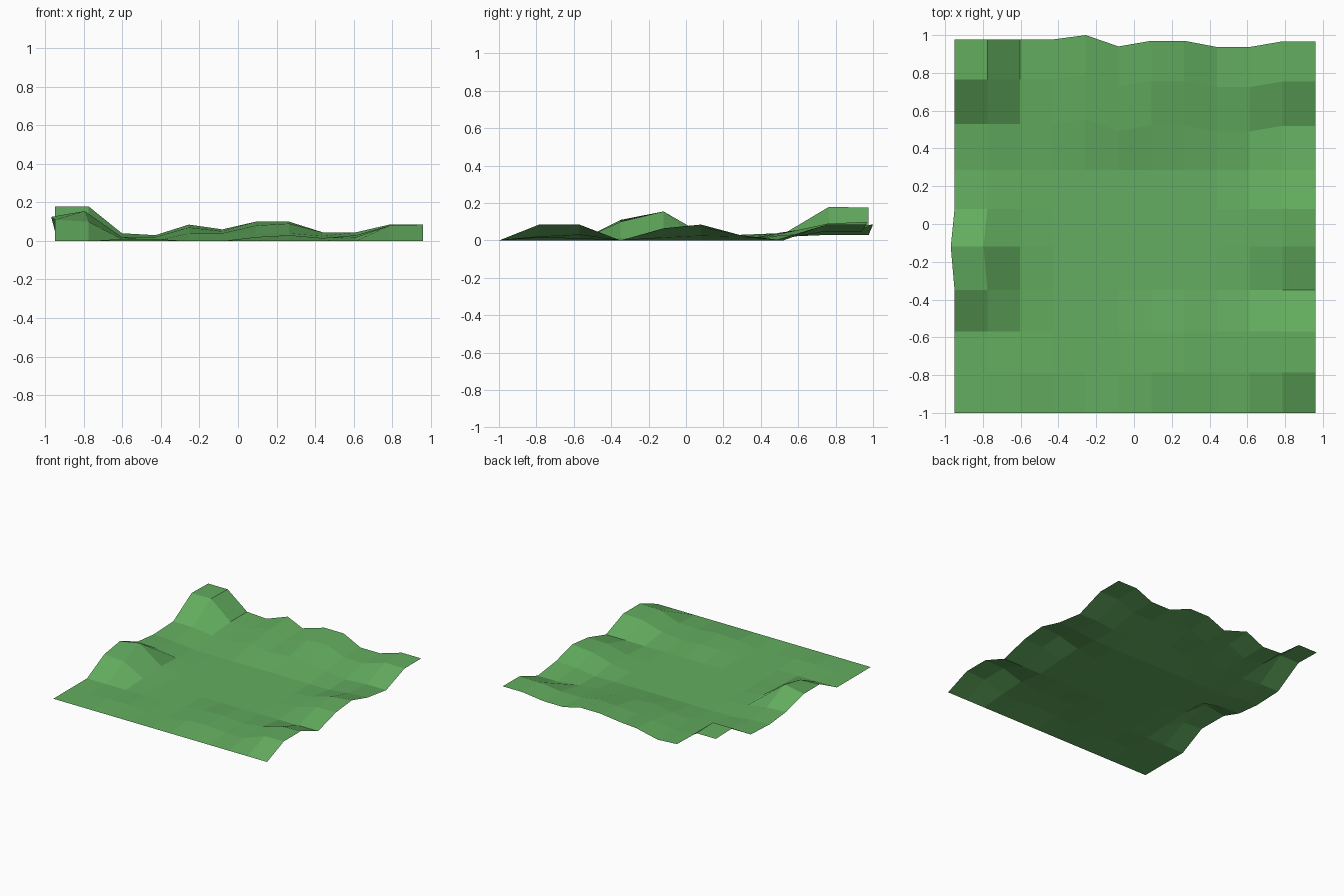
import bpy, bmesh

if "Cube" in bpy.data.objects:
    bpy.data.objects.remove(bpy.data.objects["Cube"])

# Colour
grass = bpy.data.materials.new("grass green")
grass.diffuse_color = (0.125, 0.42, 0.115, 1)
grass.use_nodes = True
grass.node_tree.nodes["Principled BSDF"].inputs["Base Color"].default_value = grass.diffuse_color

# Grid lines of the ground sheet
xs = [-0.95 + i * 1.91 / 11 for i in range(12)]
ys = [-1, -0.785, -0.57, -0.35, -0.12, 0.08, 0.285, 0.52, 0.755, 0.967]

# Raised rims, heights in hundredths: outer column first, going inward
left_rim = {2: [0, 0, 0], 3: [11, 10, 1], 4: [12.5, 15.5, 2],
            5: [5, 4, 1], 6: [3, 2, 0]}
right_rim = {1: [8.5, 8, 2], 2: [8.5, 8, 3], 4: [6.5, 6, 1.5],
             5: [8.5, 7, 2.5], 6: [3, 2, 0]}
# Low swell in the middle of the front
front_swell = {1: {2: 1, 3: 1, 6: 2, 7: 3, 8: 1.5}, 2: {6: 2, 7: 2.5, 8: 1}}
# Back bank, full rows left to right
back_bank = {7: [4, 4, 2, 2, 4, 4, 4, 4, 2.5, 0.5, 0, 0],
             8: [18, 18, 4, 3, 7, 5, 8, 9, 4.5, 4.5, 8.5, 8.5],
             9: [17.5, 17.5, 4, 3, 8.5, 6, 10, 10, 4.5, 4.5, 8.5, 8.5]}
# Wobble of the back rows along y, in hundredths
wobble = [1, 1, 1, 1, 3.3, -2.7, 0.3, 0.3, -3, -3, 0, 0]


def height(i, j):
    if j in back_bank:
        return back_bank[j][i] / 100
    if i < 3 and j in left_rim:
        return left_rim[j][i] / 100
    if i > 8 and j in right_rim:
        return right_rim[j][11 - i] / 100
    return front_swell.get(j, {}).get(i, 0) / 100


# Ground sheet
bm = bmesh.new()
grid = []
for j, y in enumerate(ys):
    row = []
    for i, x in enumerate(xs):
        dy = wobble[i] / 100 if j > 6 else 0
        dx = -0.02 if (j == 4 and i < 2) else 0
        row.append(bm.verts.new((x + dx, y + dy, height(i, j))))
    grid.append(row)
for j in range(len(ys) - 1):
    for i in range(len(xs) - 1):
        bm.faces.new((grid[j][i], grid[j][i + 1], grid[j + 1][i + 1], grid[j + 1][i]))
mesh = bpy.data.meshes.new("ground")
bm.to_mesh(mesh)
bm.free()
mesh.materials.append(grass)
bpy.context.collection.objects.link(bpy.data.objects.new("ground", mesh))
